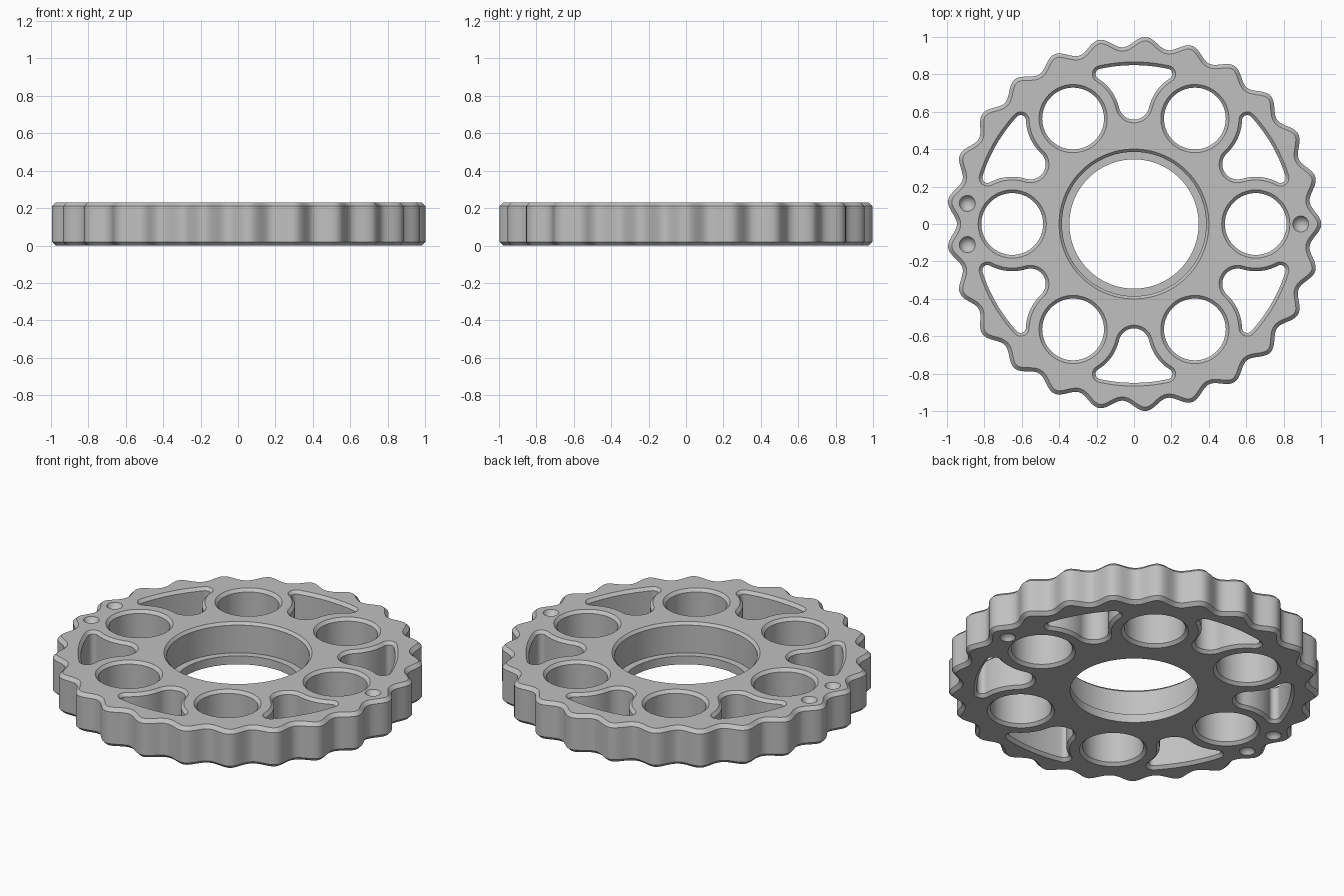
import bpy, bmesh
from math import sin, cos, pi, tau, radians, acos, atan2, hypot
from mathutils import Vector

cube = bpy.data.objects.get("Cube")
if cube:
    bpy.data.objects.remove(cube, do_unlink=True)

HEIGHT = 0.23
CHAMFER = 0.017
LOBES = 25
HOLE_DIST = 0.65


def arc(cx, cy, r, a0, a1, n):
    """Points along an arc, end point included."""
    return [(cx + r * cos(a0 + (a1 - a0) * i / n),
             cy + r * sin(a0 + (a1 - a0) * i / n)) for i in range(n + 1)]


def circle(cx, cy, r, n=64):
    return arc(cx, cy, r, 0, tau, n)[:-1]


def turn(points, a):
    return [(x * cos(a) - y * sin(a), x * sin(a) + y * cos(a)) for x, y in points]


def rim(inset):
    """Wavy outer edge, moved inward along its normal."""
    points, count = [], LOBES * 20
    for i in range(count):
        a = tau * i / count
        r = 0.9725 + 0.0275 * cos(LOBES * a)
        slope = -0.0275 * LOBES * sin(LOBES * a)
        normal = Vector((r * cos(a) + slope * sin(a),
                         r * sin(a) - slope * cos(a))).normalized()
        points.append((r * cos(a) - inset * normal.x, r * sin(a) - inset * normal.y))
    return points


def pocket(inset):
    """Three-cornered window around +y, hugging the two round holes beside it."""
    outer, hug, corner, tip_y = 0.865, 0.235, 0.045, 0.54
    hx, hy = HOLE_DIST * cos(pi / 3), HOLE_DIST * sin(pi / 3)
    k = tip_y - hy
    tip = (hx ** 2 + k ** 2 - hug ** 2) / (2 * (hug - k))
    ty = tip_y + tip
    d, e = outer - corner, hug + corner
    ca = pi / 3 + acos((HOLE_DIST ** 2 + d ** 2 - e ** 2) / (2 * HOLE_DIST * d))
    cx, cy = d * cos(ca), d * sin(ca)
    to_tip = atan2(ty - hy, -hx) % tau
    to_corner = atan2(cy - hy, cx - hx) % tau
    half = arc(0, ty, tip - inset, -pi / 2, to_tip - pi, 10)
    half += arc(hx, hy, hug + inset, to_tip, to_corner, 14)[1:]
    half += arc(cx, cy, corner - inset, to_corner - pi, ca, 14)[1:]
    half += arc(0, 0, outer - inset, ca, pi / 2, 10)[1:]
    return half + [(-x, y) for x, y in reversed(half[1:-1])]


bm = bmesh.new()
top_edges, bottom_edges = [], []


def ring(points, z):
    return [bm.verts.new((x, y, z)) for x, y in points]


def bridge(a, b):
    n = len(a)
    for i in range(n):
        bm.faces.new((a[i], a[(i + 1) % n], b[(i + 1) % n], b[i]))


def loop_edges(verts):
    return [bm.edges.get((v, verts[(i + 1) % len(verts)])) for i, v in enumerate(verts)]


def wall(sections):
    """Skin a wall from the top face down to the bottom face."""
    rings = [ring(points, z) for points, z in sections]
    for a, b in zip(rings, rings[1:]):
        bridge(a, b)
    top_edges.extend(loop_edges(rings[0]))
    bottom_edges.extend(loop_edges(rings[-1]))


def chamfered(shape, c):
    """Wall with equal chamfers at both faces; shape(amount) gives the outline."""
    wall([(shape(c), HEIGHT), (shape(0), HEIGHT - c), (shape(0), c), (shape(c), 0)])


def dimple(x, y, z, side, r=0.043, depth=0.03, steps=5):
    """Shallow round drill mark in one face."""
    ball = (r * r + depth * depth) / (2 * depth)
    radii = [r * (1 - i / steps) for i in range(steps)]
    rings = []
    for q in radii:
        sink = (ball * ball - q * q) ** 0.5 - (ball - depth)
        rings.append(ring(circle(x, y, q, 28), z - side * sink))
    for a, b in zip(rings, rings[1:]):
        bridge(a, b)
    pole = bm.verts.new((x, y, z - side * depth))
    last = rings[-1]
    for i, v in enumerate(last):
        bm.faces.new((v, last[(i + 1) % len(last)], pole))
    (top_edges if side > 0 else bottom_edges).extend(loop_edges(rings[0]))


# Outer edge
chamfered(rim, 0.02)

# Centre bore with a retaining lip at the bottom
bore = [(0.40, HEIGHT), (0.385, HEIGHT - 0.015), (0.385, 0.05), (0.345, 0.05), (0.345, 0)]
wall([(circle(0, 0, r, 128), z) for r, z in bore])

# Six round holes and six windows between them
for k in range(6):
    a = k * pi / 3
    hx, hy = HOLE_DIST * cos(a), HOLE_DIST * sin(a)
    chamfered(lambda c: circle(hx, hy, 0.165 + c), CHAMFER)
    chamfered(lambda c: turn(pocket(CHAMFER - c), a), CHAMFER)

# Drill marks on both faces
for x, y in ((0.89, 0), (-0.89, 0.11), (-0.89, -0.11)):
    dimple(x, y, HEIGHT, 1)
    dimple(x, y, 0, -1)

# Flat faces
for edges, direction in ((top_edges, 1), (bottom_edges, -1)):
    bmesh.ops.triangle_fill(bm, use_beauty=True, edges=edges, normal=(0, 0, direction))
bmesh.ops.recalc_face_normals(bm, faces=bm.faces)

mesh = bpy.data.meshes.new("scalloped_disc")
bm.to_mesh(mesh)
bm.free()
disc = bpy.data.objects.new("scalloped_disc", mesh)
bpy.context.collection.objects.link(disc)

# Plain grey metal
grey = bpy.data.materials.new("plain_grey")
grey.use_nodes = True
colour = (0.53, 0.53, 0.53, 1)
grey.diffuse_color = colour
grey.node_tree.nodes["Principled BSDF"].inputs["Base Color"].default_value = colour
mesh.materials.append(grey)

bpy.ops.object.select_all(action='DESELECT')
disc.select_set(True)
bpy.context.view_layer.objects.active = disc
bpy.ops.object.shade_smooth_by_angle(angle=radians(30))
